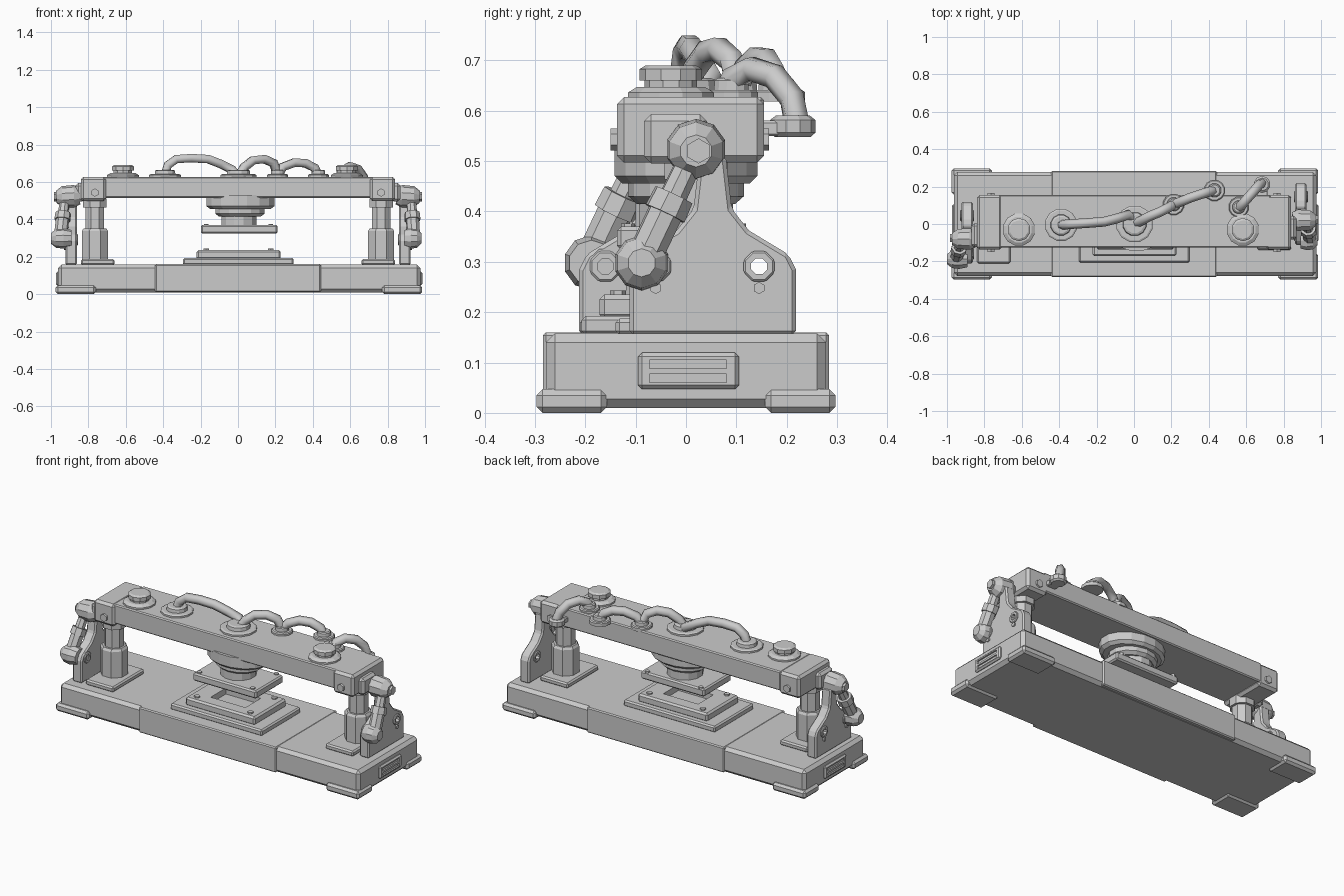
import bpy, bmesh, math
from mathutils import Vector

if "Cube" in bpy.data.objects:
    bpy.data.objects.remove(bpy.data.objects["Cube"])


def finish(name, bm, bevel=0.0):
    bmesh.ops.recalc_face_normals(bm, faces=bm.faces[:])
    me = bpy.data.meshes.new(name)
    bm.to_mesh(me)
    bm.free()
    ob = bpy.data.objects.new(name, me)
    bpy.context.collection.objects.link(ob)
    if bevel:
        m = ob.modifiers.new("bevel", 'BEVEL')
        m.width, m.segments, m.limit_method = bevel, 1, 'ANGLE'
    return ob


def box(name, x, y, z, bevel=0.008):
    bm = bmesh.new()
    bmesh.ops.create_cube(bm, size=1)
    for v in bm.verts:
        for i, (a, b) in enumerate((x, y, z)):
            v.co[i] = (a + b) / 2 + v.co[i] * (b - a)
    return finish(name, bm, bevel)


def lathe(name, a, b, prof, n=12, sy=1.0, bevel=0.0):
    """Rings of (fraction along a-b, radius) joined into a closed solid."""
    a, b = Vector(a), Vector(b)
    q = (b - a).to_track_quat('Z', 'Y')
    bm = bmesh.new()
    rings = []
    for t, r in prof:
        rings.append([bm.verts.new(a.lerp(b, t) + q @ Vector((
            r * math.cos((i + .5) * math.tau / n), sy * r * math.sin((i + .5) * math.tau / n), 0)))
            for i in range(n)])
    for p, q2 in zip(rings, rings[1:]):
        for i in range(n):
            bm.faces.new((p[i], p[(i + 1) % n], q2[(i + 1) % n], q2[i]))
    bm.faces.new(rings[0])
    bm.faces.new(rings[-1])
    return finish(name, bm, bevel)


def cyl(name, a, b, r, n=12, sy=1.0, bevel=0.0):
    return lathe(name, a, b, [(0, r), (1, r)], n, sy, bevel)


def cut(ob, cutter):
    cutter.hide_render = True
    cutter.hide_set(True)
    m = ob.modifiers.new("cut", 'BOOLEAN')
    m.operation, m.object, m.solver = 'DIFFERENCE', cutter, 'EXACT'


def cable(name, pts, r=0.026):
    cu = bpy.data.curves.new(name, 'CURVE')
    cu.dimensions = '3D'
    cu.bevel_depth, cu.bevel_resolution, cu.use_fill_caps = r, 1, True
    sp = cu.splines.new('POLY')
    sp.points.add(len(pts) - 1)
    for p, c in zip(sp.points, pts):
        p.co = (*c, 1)
    ob = bpy.data.objects.new(name, cu)
    bpy.context.collection.objects.link(ob)


# base: wider middle, chamfered ends and corner feet
box("base_body", (-.962, .975), (-.278, .278), (.01, .158), .018)
box("base_middle", (-.443, .443), (-.284, .284), (.012, .16), .006)
for sx in (-1, 1):
    for sy in (-1, 1):
        box("foot", sorted((.005 + sx * .765, .005 + sx * .98)), sorted((sy * .157, sy * .297)), (0, .047), .012)

# lower die with recessed window and bolts
box("die_lower", (-.295, .298), (-.207, .155), (.155, .192), .008)
die = box("die_upper", (-.222, .228), (-.172, .122), (.185, .235), .01)
cut(die, box("die_window_cutter", (-.11, .115), (-.095, .045), (.2, .3), 0))
for x in (-.17, .175):
    for y in (-.135, .085):
        cyl("die_bolt", (x, y, .23), (x, y, .243), .016, 6)
        cyl("platen_bolt", (x, y + .02, .36), (x, y + .02, .376), .014, 6)

# press head hanging from the beam
lathe("press_disc", (.013, 0, .455), (.013, 0, .53), [(0, .165), (.2, .185), (1, .185)], 16, .78)
lathe("press_cone", (.01, 0, .415), (.01, 0, .465), [(0, .115), (.3, .135), (1, .135)], 14, .85)
cyl("press_shaft", (.005, 0, .36), (.005, 0, .42), .097, 12)
box("press_platen", (-.198, .212), (-.137, .117), (.324, .37), .008)

# cross beam
box("beam", (-.72, .73), (-.125, .155), (.515, .627), .006)


# bracket outline in y, z, mirrored about the neck
half = [(.165, .155), (.165, .285), (.15, .315), (.072, .362), (.038, .405), (.026, .51)]
outline = half + [(-y, z) for y, z in reversed(half)]

for s, dy, label in ((1, 0, "right"), (-1, -.1, "left")):
    X = lambda a, b: sorted((s * a, s * b))
    P = lambda x, y, z: (s * x, y + dy, z)

    # end cap with bolts and pivot block
    box(label + "_beam_cap", X(.705, .84), (-.137, .155), (.497, .627), .014)
    box(label + "_pivot_block", X(.82, .868), (-.083 + dy * .4, .042 + dy * .4), (.495, .593), .014)
    cyl("cap_bolt", (s * .765, -.13, .543), (s * .765, -.15, .543), .022, 6)
    cyl("cap_bolt", (s * .765, .15, .543), (s * .765, .165, .543), .022, 6)

    # column
    cy = .02 if s > 0 else -.05
    box(label + "_column_plate", X(.66, .84), (cy - .16, cy + .13), (.155, .187), .008)
    lathe(label + "_column", (s * .765, cy, .18), (s * .765, cy, .51),
          [(0, .075), (.48, .075), (.52, .066), (.52, .054), (.86, .054), (.86, .068), (1, .068)], 8)

    # bracket plate with holes
    bm = bmesh.new()
    f = bm.faces.new([bm.verts.new(P(.862, y + .053, z)) for y, z in outline])
    ext = bmesh.ops.extrude_face_region(bm, geom=[f])
    bmesh.ops.translate(bm, vec=(s * .06, 0, 0),
                        verts=[v for v in ext['geom'] if isinstance(v, bmesh.types.BMVert)])
    plate = finish(label + "_bracket", bm, .008)
    for y in (.145, -.06):
        cz = .291
        ring = cyl("bracket_boss", P(.855, y, cz), P(.93, y, cz), .033, 8, 1, .004)
        hole = cyl("bracket_hole_cutter", P(.8, y, cz), P(1, y, cz), .017, 8)
        cut(plate, hole)
        cut(ring, hole)
        cyl("bracket_stud", P(.91, y, .248), P(.93, y, .248), .012, 6)

    # damper strut: top joint, bottom joint, rod and sleeve
    top = (.925, .015, .515)
    low = (.94 if s > 0 else .95, -.088, .298)
    lathe(label + "_top_joint", P(.845, .02, .525), P(.972, .02, .52),
          [(0, .045), (.25, .06), (.75, .056), (1, .032)], 10)
    cyl("top_joint_nut", P(.965, .025, .52), P(.985, .025, .52), .025, 6)
    lathe(label + "_low_joint", P(.89, -.088, .298), P(.98 if s > 0 else 1.0, -.088, .298),
          [(0, .045), (.4, .055), (.75, .05), (1, .028)], 10)
    cyl(label + "_low_pin", P(.9, -.06, .298), P(.86, -.06, .298), .03, 8)
    lathe(label + "_strut", P(*top), P(*low),
          [(0, .026), (.38, .028), (.38, .042), (.55, .044), (.55, .036), (.9, .036), (1, .03)], 8)

    # vent plate on the base end with two slots
    xe = .975 if s > 0 else .962
    vent = box(label + "_vent", X(xe - .02, xe + .012), (-.095, .105), (.047, .12), .008)
    for z in (.06, .088):
        cut(vent, box("vent_slot_cutter", X(xe + .004, xe + .1), (-.072, .08), (z, z + .017), 0))

# knobs on top of the beam
for x in (-.615, .582):
    lathe("knob_base", (x, -.03, .62), (x, -.03, .647), [(0, .088), (.6, .088), (1, .07)], 12)
    lathe("knob", (x, -.03, .64), (x, -.03, .69), [(0, .052), (.4, .052), (.4, .062), (.85, .062), (1, .05)], 10)

# cable sockets
for x, y, r in ((-.39, -.005, .088), (.003, .0, .1), (.212, .105, .058), (.43, .18, .058), (.56, .09, .055)):
    lathe("socket", (x, y, .618), (x, y, .665),
          [(0, r), (.4, r), (.5, r * .9), (.5, r * .65), (.9, r * .62), (1, r * .5)], 12)
lathe("rear_socket", (.685, .212, .548), (.685, .212, .59), [(0, .036), (.2, .045), (.8, .045), (1, .034)], 10)
box("rear_socket_mount", (.655, .715), (.14, .19), (.55, .58), .004)

# looping cables
cable("cable_1", [(-.39, -.005, .64), (-.375, -.004, .69), (-.33, 0, .722), (-.25, .005, .727), (-.16, .012, .722),
                  (-.09, .03, .695), (-.03, .05, .665), (-.01, .03, .64)])
cable("cable_2", [(.01, .005, .64), (.035, .015, .68), (.08, .04, .715), (.14, .065, .722), (.19, .09, .7), (.212, .105, .64)])
cable("cable_3", [(.212, .105, .64), (.24, .115, .68), (.3, .14, .703), (.36, .16, .7), (.41, .175, .675), (.43, .18, .63)])
cable("cable_4", [(.56, .08, .63), (.57, .095, .665), (.6, .13, .683), (.64, .175, .668), (.67, .21, .625), (.685, .22, .575)])
